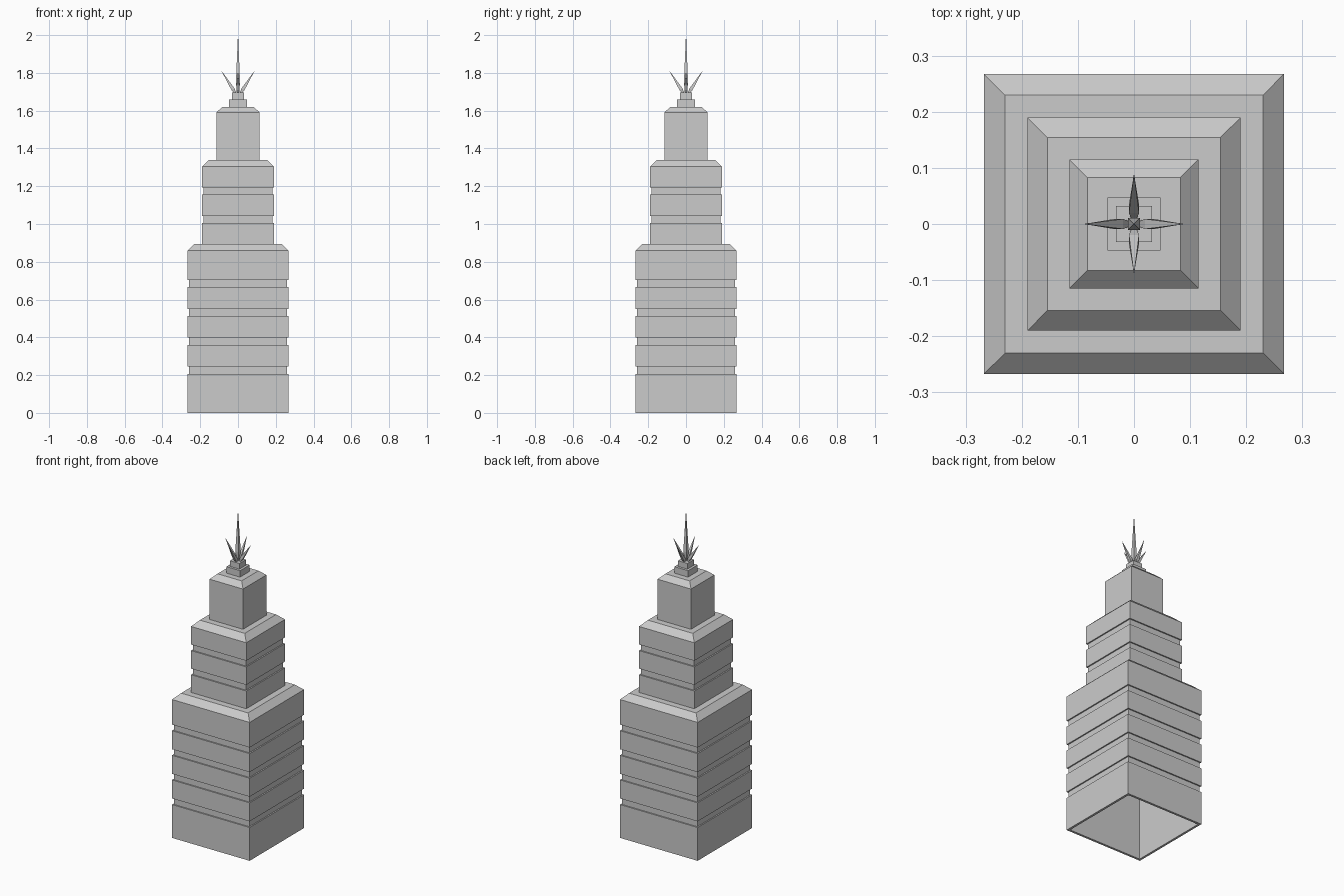
import bpy
import bmesh
import math
from mathutils import Matrix

cube = bpy.data.objects.get("Cube")
if cube:
    bpy.data.objects.remove(cube, do_unlink=True)

grey = bpy.data.materials.new("concrete grey")
grey.use_nodes = True
colour = (0.6, 0.6, 0.6, 1)
grey.diffuse_color = colour
grey.node_tree.nodes["Principled BSDF"].inputs["Base Color"].default_value = colour


def square_loft(name, profile, matrix=Matrix()):
    """Skin square rings of (half width, height), capped at both ends."""
    bm = bmesh.new()
    corners = ((-1, -1), (1, -1), (1, 1), (-1, 1))
    rings = [[bm.verts.new((x * h, y * h, z)) for x, y in corners] for h, z in profile]
    for low, high in zip(rings, rings[1:]):
        for i in range(4):
            j = (i + 1) % 4
            bm.faces.new((low[i], low[j], high[j], high[i]))
    bm.faces.new(rings[0][::-1])
    bm.faces.new(rings[-1])
    bmesh.ops.recalc_face_normals(bm, faces=bm.faces[:])
    bm.transform(matrix)
    mesh = bpy.data.meshes.new(name)
    bm.to_mesh(mesh)
    bm.free()
    mesh.materials.append(grey)
    obj = bpy.data.objects.new(name, mesh)
    bpy.context.collection.objects.link(obj)
    return obj


def tier(name, half, bottom, shoulder, top_half, top, grooves=(), start=()):
    """A block with recessed bands and a sloping shoulder."""
    inner = half - 0.008
    profile = list(start) + [(half, bottom)]
    for z in grooves:
        profile += [(half, z), (inner, z), (inner, z + 0.038), (half, z + 0.038)]
    profile += [(half, shoulder), (top_half, top)]
    return square_loft(name, profile)


# Stepped tower, hollow and open underneath
tier("lower_tier", 0.267, 0, 0.86, 0.23, 0.895,
     [0.207 + 0.153 * i for i in range(4)],
     start=[(0.253, 0.85), (0.253, 0)])
tier("middle_tier", 0.19, 0.885, 1.305, 0.154, 1.34, [1.005, 1.155])
tier("upper_tier", 0.115, 1.33, 1.59, 0.083, 1.62)

# Stepped plinth under the spires
square_loft("plinth_lower", [(0.047, 1.61), (0.047, 1.66)])
square_loft("plinth_upper", [(0.032, 1.65), (0.032, 1.695)])


# Tapering spires: one upright, four leaning outwards
def spire(name, length, thick, matrix):
    return square_loft(name, [(thick / 2, 0), (thick, length * 0.2), (0.0004, length)], matrix)


spire("centre_spire", 0.31, 0.011, Matrix.Translation((0, 0, 1.69)))
lean = Matrix.Translation((0.012, 0, 1.69)) @ Matrix.Rotation(math.radians(32), 4, "Y")
for i, side in enumerate(("left", "back", "right", "front")):
    turn = Matrix.Rotation(i * math.pi / 2, 4, "Z")
    spire(side + "_spire", 0.1415, 0.009, turn @ lean)
